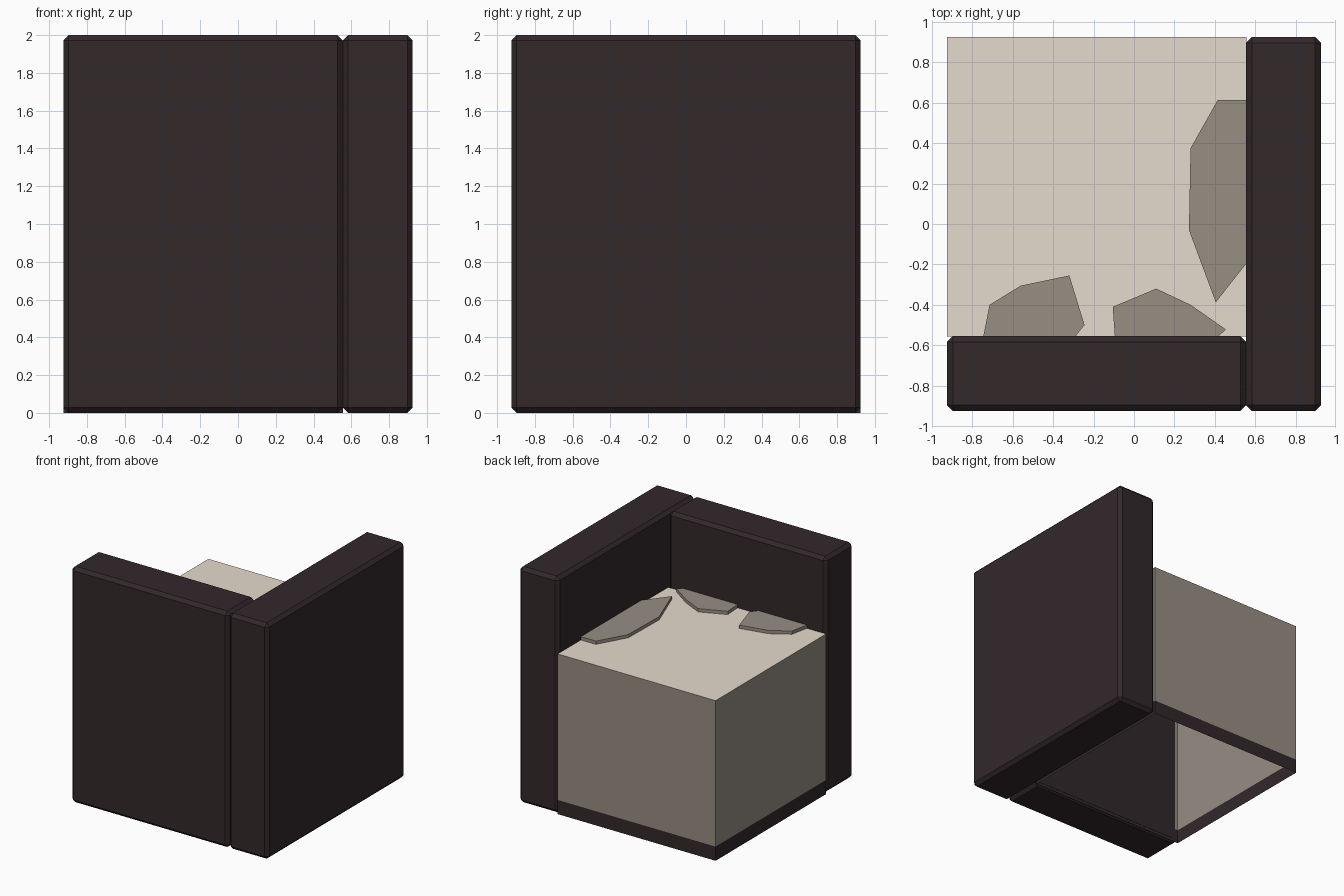
import bpy
import bmesh

if "Cube" in bpy.data.objects:
    bpy.data.objects.remove(bpy.data.objects["Cube"])


def srgb(hex_code):
    # convert a hex colour to linear values
    c = [int(hex_code[i:i + 2], 16) / 255 for i in (0, 2, 4)]
    return [v / 12.92 if v <= 0.04045 else ((v + 0.055) / 1.055) ** 2.4 for v in c] + [1.0]


def material(name, hex_code):
    m = bpy.data.materials.new(name)
    m.diffuse_color = srgb(hex_code)
    m.use_nodes = True
    m.node_tree.nodes["Principled BSDF"].inputs["Base Color"].default_value = m.diffuse_color
    return m


DARK = material("dark_brown", "32282A")
BEIGE = material("pale_beige", "E6DBCD")
STONE = material("grey_stone", "978E83")

EDGE, INNER, TOP, BAND = 0.925, 0.555, 1.358, 0.12


def finish(bm, name, mats):
    me = bpy.data.meshes.new(name)
    bm.to_mesh(me)
    bm.free()
    for m in mats:
        me.materials.append(m)
    ob = bpy.data.objects.new(name, me)
    bpy.context.collection.objects.link(ob)
    return ob


def box(bm, lo, hi):
    verts = bmesh.ops.create_cube(bm, size=1)["verts"]
    for v in verts:
        for i in range(3):
            v.co[i] = hi[i] if v.co[i] > 0 else lo[i]


def wall(name, lo, hi):
    # tall slab with chamfered edges
    bm = bmesh.new()
    box(bm, lo, hi)
    bmesh.ops.bevel(bm, geom=bm.edges[:], offset=0.028, segments=1, affect='EDGES')
    finish(bm, name, [DARK])


def stone_plate(name, outline):
    # flat irregular plate resting on the floor, tucked into the wall
    bm = bmesh.new()
    face = bm.faces.new([bm.verts.new((x, y, TOP - 0.002)) for x, y in outline])
    ext = bmesh.ops.extrude_face_region(bm, geom=[face])["geom"]
    for v in ext:
        if isinstance(v, bmesh.types.BMVert):
            v.co.z = TOP + 0.028
    bmesh.ops.recalc_face_normals(bm, faces=bm.faces[:])
    finish(bm, name, [STONE])


# the two walls
wall("front_wall", (-EDGE, -EDGE, 0), (INNER, -INNER, 2))
wall("side_wall", (INNER, -EDGE, 0), (EDGE, EDGE, 2))

# floor block: hollow, open underneath, pale top, grey sides, dark band at the bottom
bm = bmesh.new()
box(bm, (-EDGE, -INNER - 0.001, 0), (INNER + 0.001, EDGE, TOP))
bmesh.ops.delete(bm, geom=[f for f in bm.faces if f.normal.z < -0.5], context='FACES_ONLY')
bmesh.ops.bisect_plane(bm, geom=bm.verts[:] + bm.edges[:] + bm.faces[:],
                       plane_co=(0, 0, BAND), plane_no=(0, 0, 1))
bm.normal_update()
for f in bm.faces:
    if f.normal.z > 0.5:
        f.material_index = 0
    else:
        f.material_index = 2 if f.calc_center_median().z < BAND else 1
finish(bm, "floor_block", [BEIGE, STONE, DARK])

# stone plates along the walls
stone_plate("side_stone", [(0.415, 0.615), (0.28, 0.375), (0.272, -0.03), (0.405, -0.388),
                           (0.60, -0.14), (0.60, 0.615)])
stone_plate("left_stone", [(-0.755, -0.60), (-0.715, -0.40), (-0.56, -0.305), (-0.32, -0.255),
                           (-0.245, -0.50), (-0.325, -0.60)])
stone_plate("middle_stone", [(-0.092, -0.60), (-0.105, -0.41), (0.11, -0.32), (0.28, -0.40),
                             (0.455, -0.522), (0.37, -0.60)])
